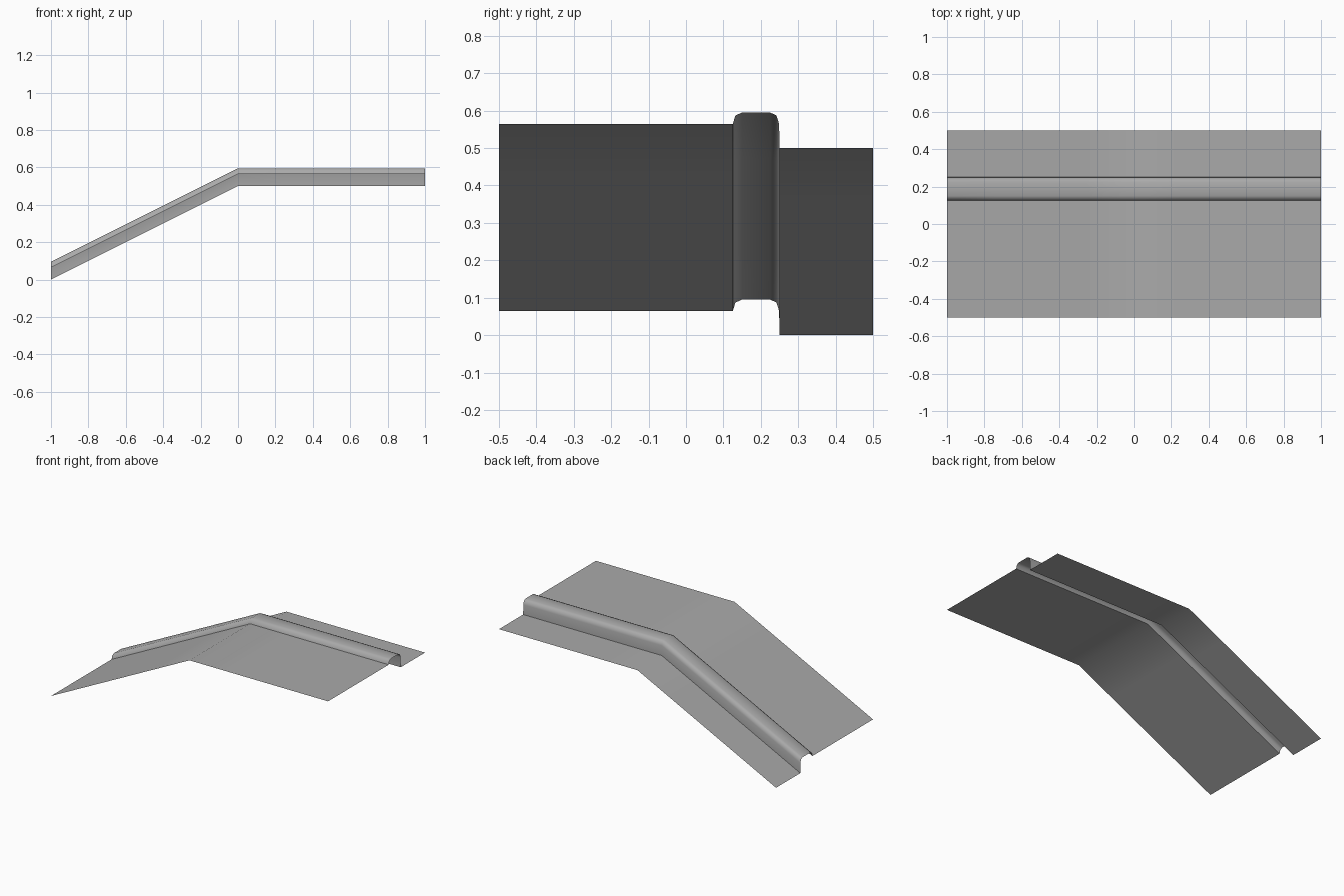
import bpy
import bmesh
import math

cube = bpy.data.objects.get("Cube")
if cube:
    bpy.data.objects.remove(cube, do_unlink=True)

# Concrete colour
concrete = bpy.data.materials.new("concrete_grey")
concrete.use_nodes = True
grey = (0.4, 0.4, 0.4, 1)
concrete.diffuse_color = grey
concrete.node_tree.nodes["Principled BSDF"].inputs["Base Color"].default_value = grey

# Cross-section (y, z): pavement, rounded curb, lower road
PROFILE = [(-0.5, 0.064), (0.125, 0.064), (0.132, 0.087), (0.15, 0.095),
           (0.225, 0.095), (0.242, 0.087), (0.249, 0.064), (0.25, 0), (0.5, 0)]
# Stations along the length: a ramp up to the middle, then level
STATIONS = [i / 4 - 1 for i in range(9)]


def ramp_height(x):
    return 0.5 * min(x + 1, 1)


# Sweep the open cross-section along the ramp
bm = bmesh.new()
rows = [[bm.verts.new((x, y, z + ramp_height(x))) for y, z in PROFILE]
        for x in STATIONS]
for a, b in zip(rows, rows[1:]):
    for j in range(len(PROFILE) - 1):
        bm.faces.new((a[j], b[j], b[j + 1], a[j + 1]))

mesh = bpy.data.meshes.new("sidewalk_ramp")
bm.to_mesh(mesh)
bm.free()
mesh.materials.append(concrete)
ramp = bpy.data.objects.new("sidewalk_ramp", mesh)
bpy.context.collection.objects.link(ramp)

# Smooth curb and bend, sharp creases at the curb foot
bpy.ops.object.select_all(action='DESELECT')
ramp.select_set(True)
bpy.context.view_layer.objects.active = ramp
bpy.ops.object.shade_smooth_by_angle(angle=math.radians(60))
